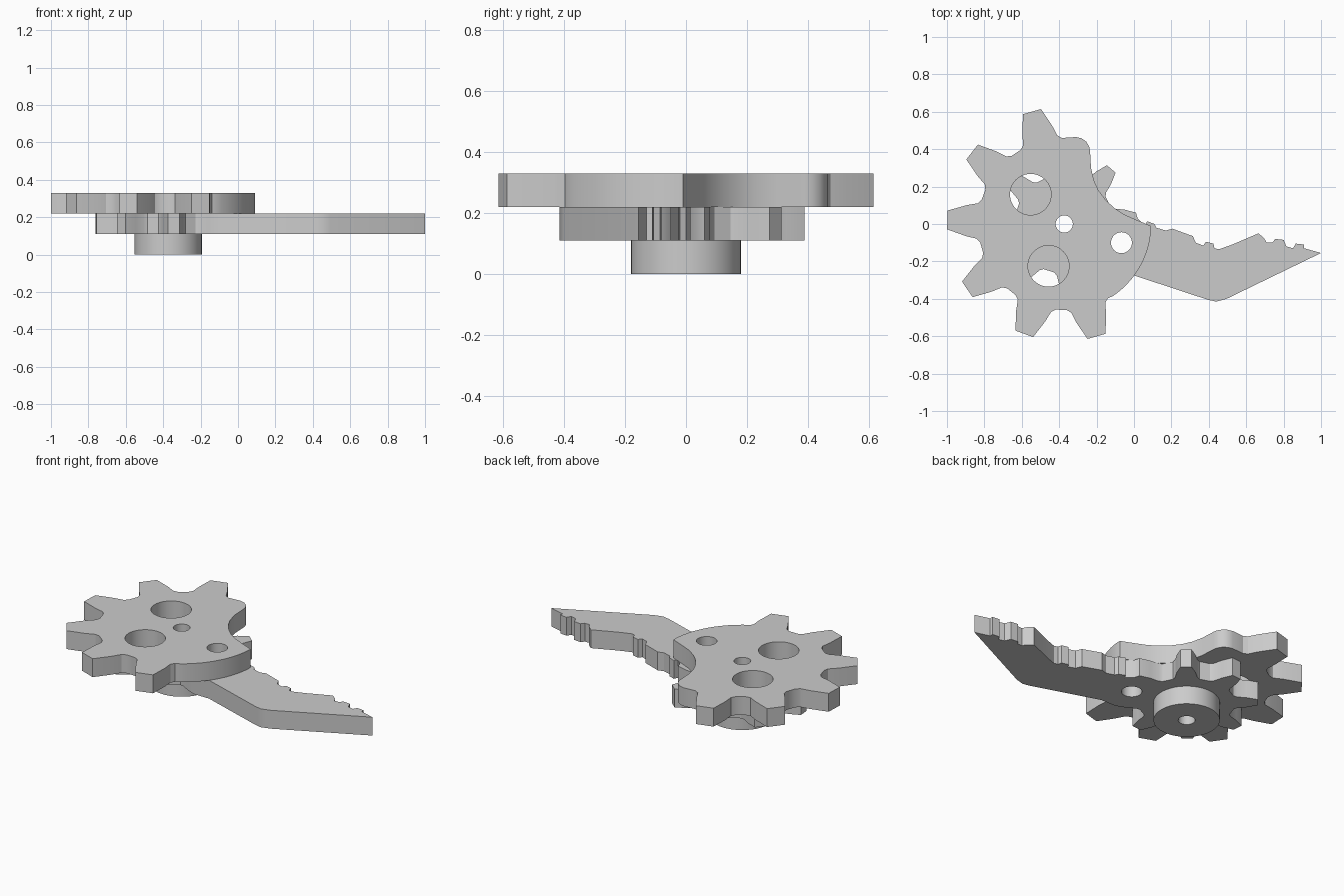
import bpy
import bmesh
from math import sin, cos, radians
from mathutils import Vector

cube = bpy.data.objects.get("Cube")
if cube:
    bpy.data.objects.remove(cube, do_unlink=True)

CENTRE = Vector((-.373, 0))
LAYER = .11

# Single material
grey = bpy.data.materials.new("plain grey")
grey.use_nodes = True
colour = (.6, .6, .6, 1)
grey.diffuse_color = colour
grey.node_tree.nodes["Principled BSDF"].inputs["Base Color"].default_value = colour


def polar(radius, degrees):
    """Point around the shared axle."""
    angle = radians(degrees)
    return CENTRE + radius * Vector((cos(angle), sin(angle)))


def tooth(profile, degrees, rising=True, falling=True):
    """One gear tooth; the profile lists (radius, half angle) from root to tip."""
    points = []
    if rising:
        points += [polar(r, degrees - half) for r, half in profile]
    if falling:
        points += [polar(r, degrees + half) for r, half in reversed(profile)]
    return points


def circle(centre, radius, segments=48):
    turn = 360 / segments
    return [Vector(centre) + polar(radius, i * turn) - CENTRE for i in range(segments)]


def plate(name, outline, bottom, top):
    """Extrude a closed counter-clockwise outline into a solid plate."""
    mesh = bpy.data.meshes.new(name)
    bm = bmesh.new()
    face = bm.faces.new([bm.verts.new((p[0], p[1], bottom)) for p in outline])
    made = bmesh.ops.extrude_face_region(bm, geom=[face])["geom"]
    raised = [v for v in made if isinstance(v, bmesh.types.BMVert)]
    bmesh.ops.translate(bm, verts=raised, vec=(0, 0, top - bottom))
    bmesh.ops.recalc_face_normals(bm, faces=bm.faces)
    bm.to_mesh(mesh)
    bm.free()
    mesh.materials.append(grey)
    obj = bpy.data.objects.new(name, mesh)
    bpy.context.collection.objects.link(obj)
    return obj


def finish(obj, holes):
    """Drill the round holes, then shade curved walls smooth."""
    bpy.ops.object.select_all(action="DESELECT")
    obj.select_set(True)
    bpy.context.view_layer.objects.active = obj
    for centre, radius in holes:
        drill = plate("drill", circle(centre, radius), -1, 1)
        drill.hide_render = True
        cut = obj.modifiers.new("hole", "BOOLEAN")
        cut.operation = "DIFFERENCE"
        cut.solver = "EXACT"
        cut.object = drill
        bpy.ops.object.modifier_apply(modifier=cut.name)
        bpy.data.objects.remove(drill, do_unlink=True)
    bpy.ops.object.shade_smooth_by_angle(angle=radians(30))


axle_hole = (CENTRE, .046)
pin_hole = ((-.067, -.1), .056)
window_holes = [((-.553, .158), .11), ((-.457, -.225), .11)]

# Round boss under the gears
boss = plate("hub_boss", circle(CENTRE, .18, 64), 0, LAYER)
finish(boss, [axle_hole])

# Small gear with the ratchet arm growing out of its side
small_tooth = [(.265, 16), (.28, 12.5), (.33, 9), (.388, 4.5)]
arm = [
    # lower edge, out to the point
    (0, -.275), (.395, -.405), (.44, -.415), (.495, -.4), (1, -.155),
    # notched upper edge, back to the hub
    (.91, -.13), (.91, -.11), (.865, -.105), (.85, -.13), (.815, -.12),
    (.8, -.085), (.755, -.08), (.74, -.1), (.71, -.1), (.695, -.075),
    (.665, -.05), (.525, -.11), (.455, -.135), (.43, -.13), (.425, -.105),
    (.385, -.095), (.37, -.115), (.33, -.1), (.315, -.065), (.205, -.025),
    (.17, -.035), (.12, -.02), (.11, 0), (.07, .015), (.06, -.01), (.02, .03),
]
outline = tooth(small_tooth, 4.5, rising=False)
for i in range(1, 7):
    outline += tooth(small_tooth, 4.5 + 45 * i)
outline += tooth(small_tooth, 319.5, falling=False) + arm
small_gear = plate("small_gear_and_arm", outline, LAYER, 2 * LAYER)
finish(small_gear, [axle_hole, pin_hole])

# Large partial gear: six teeth, a plain round rim and a scooped corner
large_tooth = [(.46, 14.5), (.475, 11.5), (.53, 9), (.627, 4.6)]
scoop = [
    (.09, -.01), (.01, .023), (-.05, .05), (-.105, .085), (-.15, .127),
    (-.19, .18), (-.215, .235), (-.23, .3), (-.235, .39), (-.24, .415),
    (-.255, .44), (-.28, .458), (-.31, .465),
]
outline = []
for i in range(6):
    outline += tooth(large_tooth, 106 + 36 * i)
outline += [polar(.465, a) for a in range(304, 358, 4)] + scoop
large_gear = plate("large_gear", outline, 2 * LAYER, 3 * LAYER)
finish(large_gear, [axle_hole, pin_hole] + window_holes)
